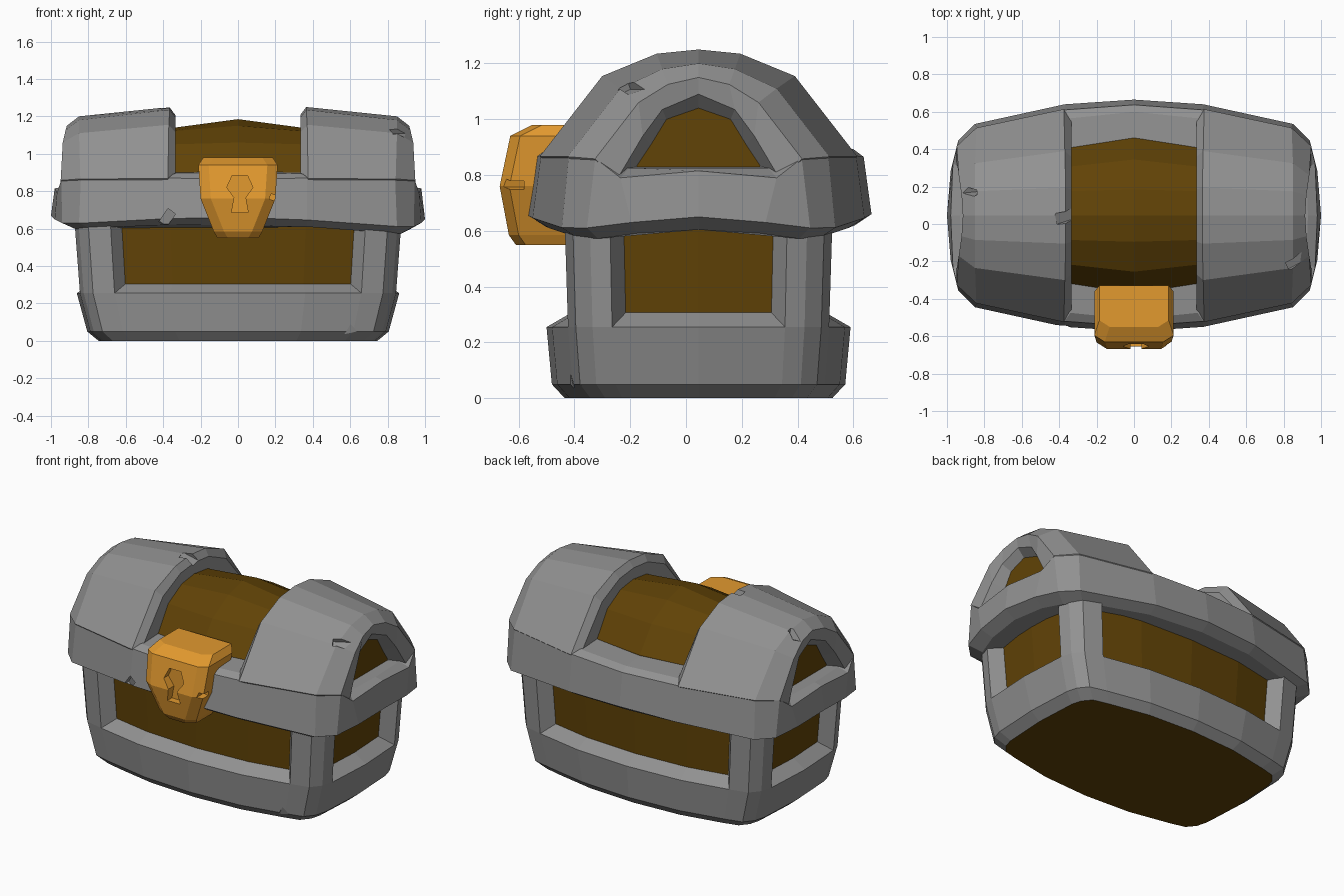
import bpy, bmesh
from mathutils import Vector, Euler

old = bpy.data.objects.get("Cube")
if old:
    bpy.data.objects.remove(old, do_unlink=True)

Y0 = 0.045  # the chest is centred a little behind the origin, the latch sticks out in front


def material(name, rgb):
    m = bpy.data.materials.new(name)
    m.use_nodes = True
    m.diffuse_color = (*rgb, 1)
    m.node_tree.nodes["Principled BSDF"].inputs["Base Color"].default_value = (*rgb, 1)
    return m


STONE = material("grey_metal", (0.285, 0.285, 0.285))
WOOD = material("dark_wood", (0.120, 0.056, 0.002))
GOLD = material("gold", (0.76, 0.32, 0.028))


def loft(name, rings, mats, finish=None, y0=Y0):
    """Skin closed rings of equal length, cap both ends, then run a detail step."""
    bm = bmesh.new()
    rows = [[bm.verts.new((x, y + y0, z)) for x, y, z in r] for r in rings]
    n = len(rows[0])
    for a, b in zip(rows, rows[1:]):
        for i in range(n):
            j = (i + 1) % n
            bm.faces.new((a[i], a[j], b[j], b[i]))
    bm.faces.new(rows[0][::-1])
    last = bm.faces.new(rows[-1])
    if bm.calc_volume(signed=True) < 0:
        bmesh.ops.reverse_faces(bm, faces=bm.faces)
    bm.normal_update()
    if finish:
        finish(bm, last)
    me = bpy.data.meshes.new(name)
    bm.to_mesh(me)
    bm.free()
    for m in mats:
        me.materials.append(m)
    ob = bpy.data.objects.new(name, me)
    bpy.context.scene.collection.objects.link(ob)
    return ob


def ring(q, tilt=0):
    """Full plan outline from one quarter, tilted down towards +x."""
    half = q + [(x, -y, z) for x, y, z in q[-2::-1]]
    full = half + [(-x, y, z) for x, y, z in half[-2:0:-1]]
    return [(x, y, z - tilt * x) for x, y, z in full]


def arch(h, sx=1):
    """Full arch from its rear half."""
    return [(sx * x, y, z) for x, y, z in h + [(x, -y, z) for x, y, z in h[-2::-1]]]


def cut(ob, cutter):
    """Subtract a helper from a part and remove the helper."""
    cutter.hide_render = True
    mod = ob.modifiers.new("cut", "BOOLEAN")
    mod.operation, mod.solver, mod.object = "DIFFERENCE", "EXACT", cutter
    bpy.context.view_layer.objects.active = ob
    bpy.ops.object.modifier_apply(modifier=mod.name)
    bpy.data.objects.remove(cutter, do_unlink=True)


def nick(ob, loc, size, rot):
    """Chip a small wedge out of an edge."""
    e = Euler(rot)
    rings = []
    for sz in (-1, 1):
        rings.append([])
        for sx, sy in ((-1, -1), (1, -1), (1, 1), (-1, 1)):
            p = Vector((sx * size[0], sy * size[1], sz * size[2])) / 2
            p.rotate(e)
            rings[-1].append(tuple(p + Vector(loc)))
    cut(ob, loft("nick_cutter", rings, [], y0=0))


# Body: bulging plan, flared upwards, with four recessed wooden panels
plan = [(0, .545), (.36, .525), (.66, .468), (.775, .44), (.825, .38), (.845, .31), (.862, 0)]
levels = [(0, .865, .88), (.05, .935, .965), (.255, 1, 1), (.70, 1.04, 1.03)]


def body_panels(bm, last):
    for f in bm.faces:
        if f.normal.z < -.9:
            f.material_index = 1
    groups = {}
    for f in bm.faces:
        c = f.calc_center_median()
        if abs(f.normal.z) > .5 or c.z < .4:
            continue
        if abs(c.x) < .6:
            groups.setdefault(("front", c.y > 0), []).append(f)
        elif abs(c.y - Y0) < .25:
            groups.setdefault(("side", c.x > 0), []).append(f)
    for faces in groups.values():
        bmesh.ops.inset_region(bm, faces=faces, thickness=.045, depth=-.085,
                               use_even_offset=True, use_boundary=True)
        for f in faces:
            f.material_index = 1


body = loft("chest_body", [ring([(x * sx, y * sy, z) for x, y in plan]) for z, sx, sy in levels],
            [STONE, WOOD], body_panels)
nick(body, (.61, -.45, .03), (.06, .1, .12), (.3, .5, .2))

# Lid rim: heavy ring with an undercut lower edge, a shoulder and a nearly flat top
rim_under = [(0, .56, .62), (.37, .535, .615), (.79, .44, .59), (.87, .36, .585), (.91, .22, .605), (.93, 0, .618)]
rim_low = [(0, .62, .66), (.37, .595, .65), (.85, .49, .62), (.94, .40, .62), (.98, .24, .64), (1, 0, .66)]
rim_top = [(0, .592, .865), (.37, .565, .87), (.84, .465, .87), (.945, .37, .86), (.968, .28, .79), (.98, 0, .815)]
rim_edge = [(0, .555, .893), (.34, .52, .893), (.78, .40, .86), (.88, .30, .84), (.92, .25, .825), (.93, 0, .825)]
rim_in = [(0, .40, .905), (.34, .36, .90), (.70, .30, .86), (.84, .25, .83), (.84, .21, .83), (.84, 0, .83)]
rim = loft("lid_rim", [ring(rim_under, .015), ring(rim_low, .01), ring(rim_top), ring(rim_edge), ring(rim_in)],
           [STONE])
nick(rim, (-.38, -.545, .655), (.05, .09, .09), (.2, .6, 0))

# Lid bands: thick arched ends with a recessed wooden window in each outer face;
# the first point of each section is a foot buried in the rim
sections = [
    [(.335, .37, .80), (.335, .37, .89), (.335, .26, 1.05), (.335, .13, 1.12), (.335, 0, 1.14)],
    [(.335, .48, .80), (.335, .515, .88), (.335, .315, 1.115), (.335, .14, 1.195), (.335, 0, 1.21)],
    [(.375, .50, .80), (.375, .569, .867), (.37, .345, 1.155), (.365, .15, 1.235), (.365, 0, 1.25)],
    [(.80, .42, .78), (.843, .469, .866), (.85, .28, 1.11), (.85, .13, 1.18), (.85, 0, 1.20)],
    [(.90, .34, .76), (.948, .371, .858), (.937, .215, 1.06), (.922, .11, 1.125), (.915, 0, 1.15)],
    [(.92, .28, .75), (.95, .295, .78), (.932, .20, .94), (.915, .13, 1.035), (.905, 0, 1.09)],
    [(.86, .22, .75), (.86, .22, .835), (.86, .17, .91), (.86, .115, 1.0), (.86, 0, 1.04)],
]


def window_wood(bm, last):
    last.material_index = 1


bands = {}
for side, sx in (("left", 1), ("right", -1)):
    bands[side] = loft("lid_band_" + side, [arch(s, sx) for s in sections], [STONE, WOOD], window_wood)
nick(bands["right"], (-.36, .035, 1.25), (.10, .06, .07), (.3, .4, .3))
nick(bands["left"], (.88, -.20, 1.13), (.13, .05, .07), (.4, 0, .5))
nick(bands["right"], (-.89, .17, 1.16), (.10, .03, .06), (.4, 0, .1))

# Lid panel: wooden barrel between the bands, highest in the middle
edge = [(.36, .365, .86), (.36, .36, .90), (.36, .26, 1.05), (.36, .13, 1.12), (.36, 0, 1.137)]
crest = [(0, .42, .86), (0, .415, .91), (0, .30, 1.06), (0, .14, 1.15), (0, 0, 1.185)]
loft("lid_panel", [arch(edge), arch(crest), arch(edge, -1)], [WOOD])

# Latch: chamfered plate, tapering downwards, with a recessed keyhole
latch_rows = [  # half width, front y, back y, z
    (.11, -.61, -.40, .55), (.13, -.635, -.40, .585), (.20, -.668, -.40, .76),
    (.212, -.63, -.36, .94), (.185, -.55, -.33, .98)]
latch = loft("latch", [[(-w, b, z), (-w, f + .035, z), (-w + .055, f, z),
                        (w - .055, f, z), (w, f + .035, z), (w, b, z)]
                       for w, f, b, z in latch_rows], [GOLD], y0=0)
keyhole = [(-.035, .685), (.055, .685), (.04, .765), (.08, .82), (.05, .885),
           (-.03, .885), (-.06, .82), (-.02, .765)]
cut(latch, loft("keyhole_cutter", [[(x, y, z) for x, z in keyhole] for y in (-.72, -.61)], [], y0=0))
nick(latch, (.21, -.64, .76), (.08, .12, .03), (0, .3, 0))
